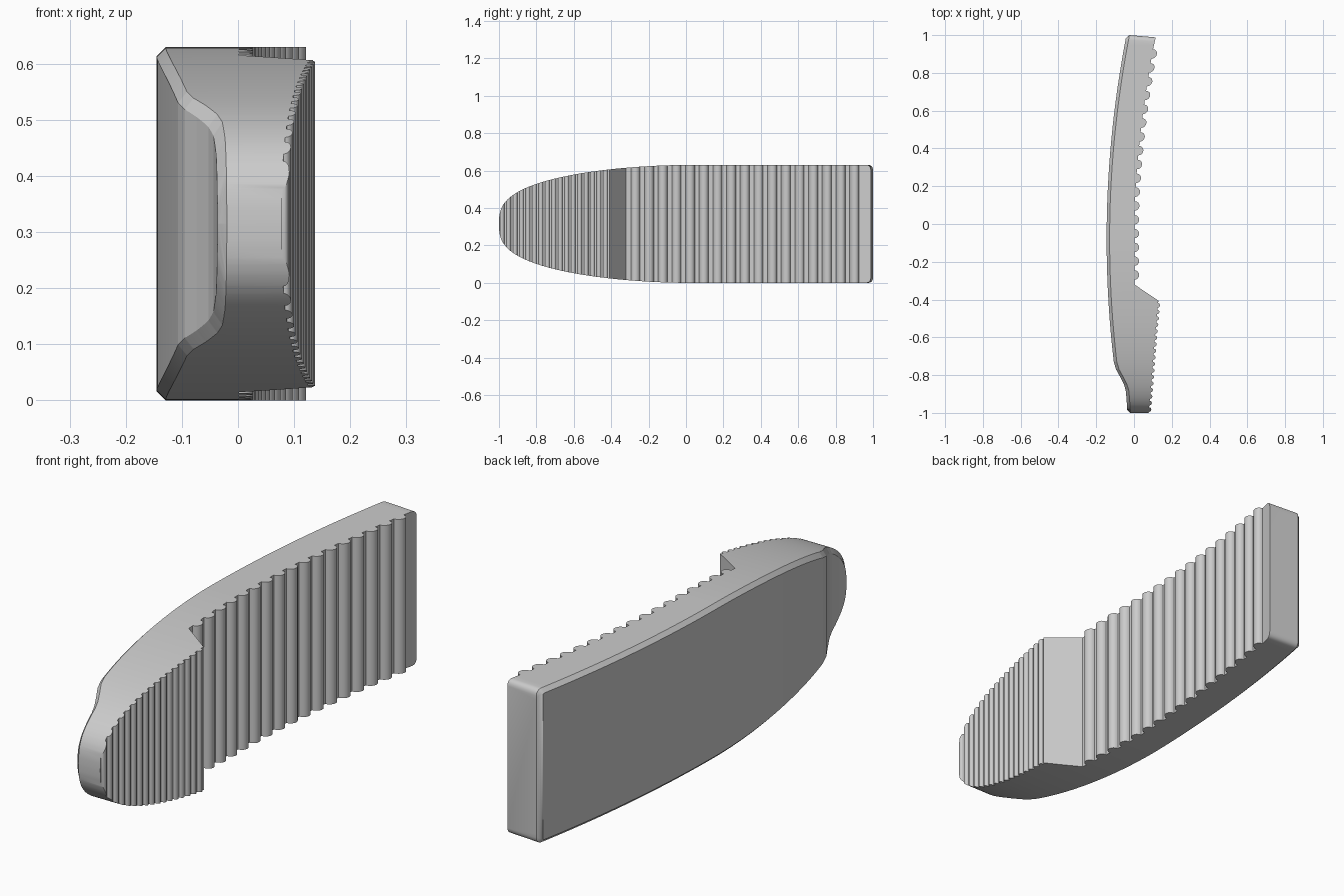
import bpy, bmesh
from math import sin, pi, sqrt

if "Cube" in bpy.data.objects:
    bpy.data.objects.remove(bpy.data.objects["Cube"])

C = 0.016                 # back edge chamfer
HALF = 0.315              # half width of the pad
RIB_R, TOOTH_R = 0.025, 0.012
RIBS = [-0.27 + 0.0731 * i for i in range(17)]
TEETH = [-0.983 + 0.0345 * i for i in range(17)]
HEEL = [(-1, -0.036), (-0.93, -0.039), (-0.88, -0.044), (-0.85, -0.053),
        (-0.81, -0.073), (-0.77, -0.095), (-0.73, -0.107)]


def lerp_table(table, y):
    for (y0, x0), (y1, x1) in zip(table, table[1:]):
        if y <= y1:
            return x0 + (x1 - x0) * (y - y0) / (y1 - y0)
    return table[-1][1]


def outline(y):
    """Half width: blunt rounded toe, straight rear with small round corners."""
    t = min(max(-y, 0), 1)
    h = HALF * (1 - t ** 1.8) ** 0.35
    r = 0.025
    if y > 1 - r:
        h -= r - sqrt(max(r * r - (y - 1 + r) ** 2, 0))
    return h


def back(y):
    """Bowed back surface with the stepped-in toe, chamfered at both ends."""
    x = lerp_table(HEEL, y) if y < -0.73 else -0.145 + 0.09 * (y + 0.08) ** 2
    return x + max(0, C - (1 - abs(y)))


def front(y):
    """Gripping face: fine teeth, ramp, then large round ribs."""
    if y < -0.41:
        x, centres, r = 0.078 + 0.049 * (y + 1) / 0.59, TEETH, TOOTH_R
    elif y < -0.32:
        return 0.133 * (-0.32 - y) / 0.09 + 0.002
    else:
        x, centres, r = 0.002 + 0.113 * max(y, 0) ** 1.7, RIBS, RIB_R
    d = min(abs(y - c) for c in centres)
    return x + sqrt(max(r * r - d * d, 0))


# Stations along the length
ys = {-1, -0.9995, -0.998, -0.992, -0.985, -0.4101, -0.409, -0.38, -0.35, -0.32,
      0.95, 0.975, 0.984, 0.99, 0.994, 0.998, 1}
ys |= {y for y, _ in HEEL}
for centres, r in ((RIBS, RIB_R), (TEETH, TOOTH_R)):
    for c in centres:
        ys |= {round(c + r * sin(pi * (k / 8 - 0.5)) if 0 < k < 8
                     else c + (k - 4) / 4 * r, 4) for k in range(9)}
ys = sorted(y for y in ys if -1 <= y <= 1)

# Skin the six-sided sections into one body
bm = bmesh.new()
rings = []
for y in ys:
    h = max(outline(y), 0.003)
    hi = max(min(outline(max(y / (1 - C), -1) if y < 0 else y) - C, h), 0.001)
    b, f = back(y), front(y)
    edge = min(b + C, f)
    if y < -1 + C or y > 1 - C:
        edge = max(edge - max(0, C - (1 - abs(y))), b)
    yf = y - 0.012 * max(0, y - 0.93) / 0.07
    section = [(f, yf, -h), (f, yf, h), (edge, y, h), (b, y, hi), (b, y, -hi), (edge, y, -h)]
    rings.append([bm.verts.new((px, py, pz + HALF)) for px, py, pz in section])
for r0, r1 in zip(rings, rings[1:]):
    for i in range(6):
        j = (i + 1) % 6
        bm.faces.new((r0[i], r0[j], r1[j], r1[i]))
bm.faces.new(rings[0])
bm.faces.new(rings[-1][::-1])
bmesh.ops.remove_doubles(bm, verts=bm.verts, dist=0.00005)
bmesh.ops.recalc_face_normals(bm, faces=bm.faces)

mesh = bpy.data.meshes.new("ribbed_grip_pad")
bm.to_mesh(mesh)
bm.free()
pad = bpy.data.objects.new("ribbed_grip_pad", mesh)
bpy.context.collection.objects.link(pad)
bpy.context.view_layer.objects.active = pad
pad.select_set(True)
bpy.ops.object.shade_smooth_by_angle(angle=pi / 6)
